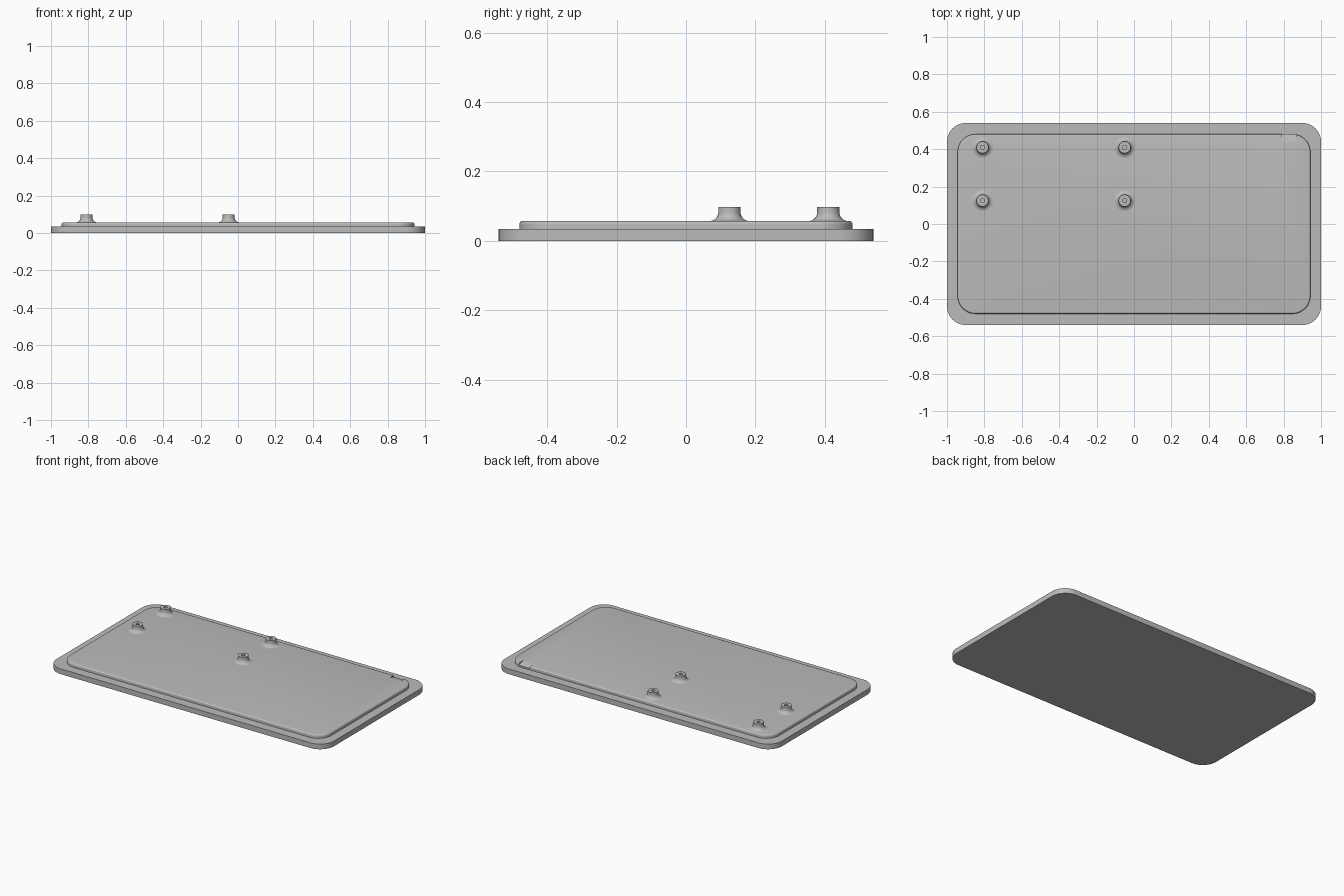
import bpy, bmesh, math
from mathutils import Matrix

cube = bpy.data.objects.get("Cube")
if cube:
    bpy.data.objects.remove(cube, do_unlink=True)

grey = bpy.data.materials.new("plain grey")
grey.use_nodes = True
colour = (0.5, 0.5, 0.5, 1)
grey.diffuse_color = colour
grey.node_tree.nodes["Principled BSDF"].inputs["Base Color"].default_value = colour


def finish(name, bm, smooth=True):
    bmesh.ops.recalc_face_normals(bm, faces=bm.faces)
    mesh = bpy.data.meshes.new(name)
    bm.to_mesh(mesh)
    bm.free()
    mesh.materials.append(grey)
    obj = bpy.data.objects.new(name, mesh)
    bpy.context.collection.objects.link(obj)
    if smooth:
        shade(obj)
    return obj


def shade(obj):
    bpy.ops.object.select_all(action="DESELECT")
    obj.select_set(True)
    bpy.context.view_layer.objects.active = obj
    bpy.ops.object.shade_smooth_by_angle(angle=math.radians(35))


def ring(bm, hx, hy, r, z, steps=12):
    """Rounded rectangle of vertices at height z."""
    verts = []
    for i, (sx, sy) in enumerate([(1, 1), (-1, 1), (-1, -1), (1, -1)]):
        for k in range(steps + 1):
            a = math.pi / 2 * (i + k / steps)
            verts.append(bm.verts.new((sx * (hx - r) + r * math.cos(a),
                                       sy * (hy - r) + r * math.sin(a), z)))
    return verts


def slab(name, hx, hy, r, levels):
    """Stack rounded rectangles given as (inset, height) and cap both ends."""
    bm = bmesh.new()
    rings = [ring(bm, hx - d, hy - d, r - d, z) for d, z in levels]
    for low, high in zip(rings, rings[1:]):
        for i in range(len(low)):
            j = (i + 1) % len(low)
            bm.faces.new((low[i], low[j], high[j], high[i]))
    bm.faces.new(rings[0][::-1])
    bm.faces.new(rings[-1])
    return finish(name, bm, smooth=False)


# Base plate and raised panel with a rounded top edge
BASE, TOP, EDGE = 0.034, 0.057, 0.009
shade(slab("base_plate", 1.0, 0.54, 0.1, [(0, 0), (0, BASE)]))
arc = [math.pi / 2 * k / 5 for k in range(6)]
panel = slab("raised_panel", 0.943, 0.48, 0.095,
             [(0, BASE)] + [(EDGE * (1 - math.cos(a)), TOP - EDGE + EDGE * math.sin(a)) for a in arc])

# Scooped notch at the back edge
bm = bmesh.new()
steps = [k / 8 for k in range(9)]
outline = [(0.42 + 0.08 * t, TOP + 0.001 - 0.022 * t ** 1.6) for t in steps]
outline += [(0.5, 0.1), (0.42, 0.1)]
face = bm.faces.new([bm.verts.new((0.79, y, z)) for y, z in outline])
side = bmesh.ops.extrude_face_region(bm, geom=[face])["geom"]
bmesh.ops.translate(bm, vec=(0.08, 0, 0),
                    verts=[v for v in side if isinstance(v, bmesh.types.BMVert)])
cutter = finish("notch_cutter", bm, smooth=False)
cutter.hide_render = True
cut = panel.modifiers.new("notch", "BOOLEAN")
cut.operation, cut.solver, cut.object = "DIFFERENCE", "EXACT", cutter
bpy.context.view_layer.objects.active = panel
bpy.ops.object.modifier_apply(modifier="notch")
bpy.data.objects.remove(cutter, do_unlink=True)
shade(panel)

# Four flared standoffs with a blind hole, spun from one profile
FLARE, POST, RIM = 0.025, 0.032, 0.098
profile = [(POST + FLARE * (1 - math.sin(a)), TOP + FLARE * (1 - math.cos(a))) for a in arc]
profile += [(POST, RIM), (0.011, RIM), (0.011, TOP), (0, TOP)]
for row, y in (("back", 0.41), ("front", 0.125)):
    for column, x in (("right", -0.81), ("middle", -0.05)):
        bm = bmesh.new()
        points = [bm.verts.new((r, 0, z)) for r, z in profile]
        edges = [bm.edges.new(pair) for pair in zip(points, points[1:])]
        bmesh.ops.spin(bm, geom=points + edges, cent=(0, 0, 0), axis=(0, 0, 1),
                       angle=math.tau, steps=32, use_merge=True)
        bmesh.ops.remove_doubles(bm, verts=bm.verts, dist=1e-5)
        bm.transform(Matrix.Translation((x, y, 0)))
        finish(f"standoff_{row}_{column}", bm)
